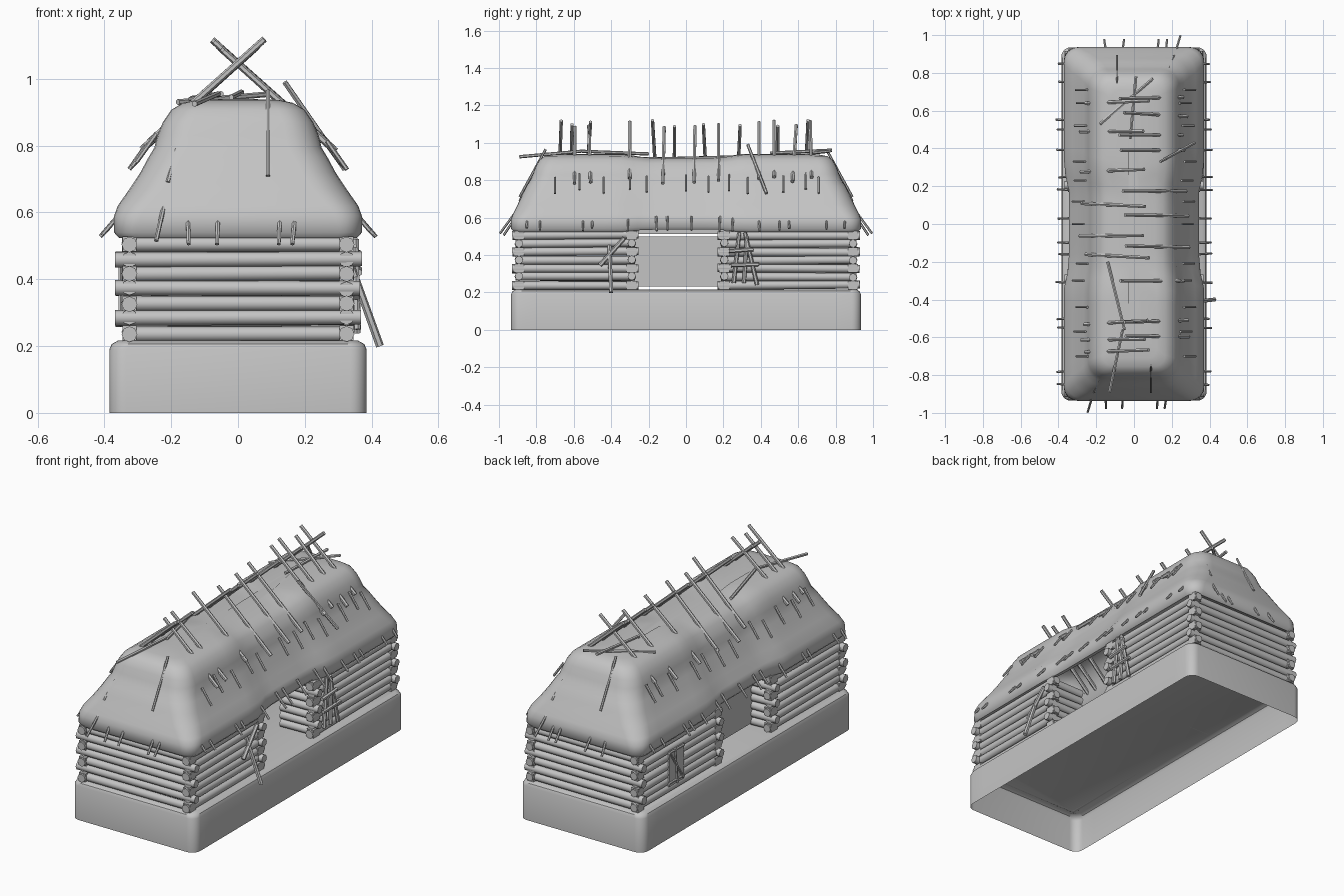
import bpy, bmesh, math, random
from mathutils import Vector

random.seed(4)
cube = bpy.data.objects.get("Cube")
if cube:
    bpy.data.objects.remove(cube, do_unlink=True)

grey = bpy.data.materials.new("plain_grey")
grey.use_nodes = True
grey.diffuse_color = (0.55, 0.55, 0.55, 1)
grey.node_tree.nodes["Principled BSDF"].inputs["Base Color"].default_value = (0.55, 0.55, 0.55, 1)


def finish(name, bm, angle):
    bmesh.ops.recalc_face_normals(bm, faces=bm.faces)
    mesh = bpy.data.meshes.new(name)
    bm.to_mesh(mesh)
    bm.free()
    mesh.materials.append(grey)
    ob = bpy.data.objects.new(name, mesh)
    bpy.context.collection.objects.link(ob)
    bpy.ops.object.select_all(action='DESELECT')
    ob.select_set(True)
    bpy.context.view_layer.objects.active = ob
    bpy.ops.object.shade_smooth_by_angle(angle=math.radians(angle))
    return ob


def poles(name, segments, r, sides=8):
    """One object made of straight poles between pairs of points."""
    bm = bmesh.new()
    for a, b in segments:
        a, b = Vector(a), Vector(b)
        d = b - a
        new = bmesh.ops.create_cone(bm, cap_ends=True, segments=sides, radius1=r,
                                    radius2=r * 0.93, depth=d.length)["verts"]
        m = d.to_track_quat('Z', 'Y').to_matrix().to_4x4()
        m.translation = (a + b) / 2
        bmesh.ops.transform(bm, matrix=m, verts=new)
    return finish(name, bm, 50)


def box(name, lo, hi):
    bm = bmesh.new()
    bmesh.ops.create_cube(bm, size=1)
    for v in bm.verts:
        v.co = [l + (c + 0.5) * (h - l) for c, l, h in zip(v.co, lo, hi)]
    return finish(name, bm, 30)


def outline(hx, hy, r, steps=6, side=20):
    """Rounded rectangle with extra points along the long sides."""
    pts = []
    for k, (sx, sy) in enumerate([(1, 1), (-1, 1), (-1, -1), (1, -1)]):
        for i in range(steps + 1):
            a = math.pi / 2 * (k + i / steps)
            pts.append((sx * (hx - r) + r * math.cos(a), sy * (hy - r) + r * math.sin(a)))
        if k % 2:
            for i in range(1, side):
                pts.append((sx * hx, sy * (hy - r) * (1 - 2 * i / side)))
    return pts


def loft(name, rings, shape, angle):
    bm = bmesh.new()
    loops = []
    for hx, hy, z, r in rings:
        loops.append([bm.verts.new(shape(x, y, z)) for x, y in outline(hx, hy, r)])
    for lo, hi in zip(loops, loops[1:]):
        n = len(lo)
        for i in range(n):
            j = (i + 1) % n
            bm.faces.new((lo[i], lo[j], hi[j], hi[i]))
    bm.faces.new(loops[-1])
    return finish(name, bm, angle)


# Hollow plinth with a floor on top
loft("plinth", [(0.385, 0.935, 0, 0.05), (0.385, 0.935, 0.19, 0.05),
                (0.378, 0.928, 0.206, 0.05), (0.36, 0.91, 0.216, 0.04)],
     lambda x, y, z: (x, y, z), 35)


# Thatched roof, pinched and slightly sunken above the doorway
def thatch(x, y, z):
    t = min(1, max(0, (0.33 - abs(y + 0.02)) / 0.14))
    t = t * t * (3 - 2 * t)
    x *= 1 - 0.07 * t
    z += t * (0.012 if z < 0.6 else -0.018 if z > 0.85 else 0)
    return x, y, z


loft("thatched_roof", [
    (0.315, 0.88, 0.54, 0.05), (0.355, 0.92, 0.523, 0.06), (0.371, 0.936, 0.54, 0.07),
    (0.371, 0.936, 0.59, 0.08), (0.36, 0.925, 0.62, 0.09), (0.325, 0.9, 0.67, 0.1),
    (0.292, 0.877, 0.72, 0.1), (0.268, 0.855, 0.765, 0.1), (0.25, 0.835, 0.795, 0.1),
    (0.242, 0.82, 0.83, 0.1), (0.225, 0.805, 0.87, 0.09), (0.2, 0.785, 0.907, 0.08),
    (0.165, 0.755, 0.928, 0.06), (0.12, 0.71, 0.937, 0.05), (0.03, 0.6, 0.94, 0.02)],
    thatch, 60)

# Log walls: alternating courses overhang at the corners
WX, WY, COURSES, R = 0.325, 0.893, 7, 0.0235
PART = (-0.29, 0.205)
ends, sides, inner = [], [], []


def wobble():
    return random.uniform(-0.004, 0.004)


for c in range(COURSES):
    z = 0.239 + c * 0.0445
    odd = c % 2
    ox = 0.042 if odd else 0.018
    oy = 0.018 if odd else 0.036
    for s in (-1, 1):
        ends.append(((-WX - ox + wobble(), s * WY, z + wobble()),
                     (WX + ox + wobble(), s * WY, z + wobble())))
        for y0, y1 in ((-WY - oy, PART[0] + oy), (PART[1] - oy, WY + oy)):
            sides.append(((s * WX, y0, z + wobble()), (s * WX, y1, z + wobble())))
    for y in PART:
        inner.append(((0.13, y, z), (WX + ox, y, z + wobble())))
        inner.append(((-0.21, y, z), (-WX - ox, y, z + wobble())))
poles("end_wall_logs", ends, R)
poles("side_wall_logs", sides, R)
poles("partition_logs", inner, R)

# Notched blocks at the corners and beside the doorway
bm = bmesh.new()
for c in range(0, COURSES, 2):
    for s in (-1, 1):
        for y in (-WY, *PART, WY):
            vs = bmesh.ops.create_cube(bm, size=1)["verts"]
            for v in vs:
                v.co = (s * WX + v.co.x * 0.042, y + v.co.y * 0.055, 0.239 + c * 0.0445 + v.co.z * 0.045)
finish("corner_blocks", bm, 30)

# Recessed panel behind the doorway, set off from floor and roof
box("recessed_panel", (-0.216, PART[0], 0.232), (-0.206, PART[1], 0.5))
box("lintel", (-0.22, PART[0], 0.512), (-0.2, PART[1], 0.545))

# Small shutter on the right wall
box("shutter", (-0.351, 0.52, 0.26), (-0.343, 0.65, 0.46))
poles("shutter_braces", [((-0.352, 0.525, 0.27), (-0.352, 0.645, 0.45)),
                         ((-0.352, 0.52, 0.45), (-0.352, 0.65, 0.45)),
                         ((-0.352, 0.52, 0.28), (-0.352, 0.65, 0.28)),
                         ((-0.352, 0.58, 0.26), (-0.352, 0.6, 0.46))], 0.007, 6)

# Rails and a leaning prop on the left wall
poles("wall_rails", [((0.357, 0.255, 0.25), (0.352, 0.285, 0.52)),
                     ((0.357, 0.38, 0.24), (0.352, 0.315, 0.52)),
                     ((0.357, 0.31, 0.25), (0.352, 0.325, 0.5)),
                     ((0.362, 0.23, 0.42), (0.362, 0.36, 0.43)),
                     ((0.362, 0.24, 0.345), (0.362, 0.39, 0.35))], 0.011, 6)
poles("leaning_prop", [((0.425, -0.4, 0.2), (0.335, -0.41, 0.45))], 0.012, 6)
poles("prop_brace", [((0.355, -0.46, 0.345), (0.35, -0.33, 0.49))], 0.012, 6)

# Crossed ridge poles, one family lying on each slope
left_y = (-0.6, -0.51, -0.31, -0.12, 0.04, 0.17, 0.38, 0.46, 0.58, 0.66)
right_y = (-0.67, -0.62, -0.52, -0.17, -0.07, 0.1, 0.28, 0.49, 0.65)
crossed = []
for s, ys in ((1, left_y), (-1, right_y)):
    for y in ys:
        k = random.uniform(-0.02, 0.02)
        crossed.append(((s * (0.275 + k), y + wobble() * 3, 0.8 - k),
                        (s * (-0.06 + k), y + wobble() * 3, 1.1 - k)))
poles("crossed_ridge_poles", crossed, 0.0105, 6)
poles("slanting_pole", [((0.32, 0.43, 0.73), (0.14, 0.33, 0.99))], 0.009, 6)

# Loose poles lying along the ridge
poles("loose_ridge_poles", [((-0.14, -0.2, 0.94), (-0.05, -0.56, 0.955)),
                            ((-0.13, -0.89, 0.925), (-0.06, -0.56, 0.955)),
                            ((-0.18, 0.53, 0.93), (0.1, 0.77, 0.955)),
                            ((0.01, 0.78, 0.96), (-0.02, 0.45, 0.945))], 0.009, 6)

# Pegs holding the thatch: eaves, mid slope and hips
pegs = []
eave_y = (-0.85, -0.78, -0.55, -0.5, -0.31, -0.16, -0.1, 0.03, 0.18, 0.25,
          0.39, 0.5, 0.55, 0.75, 0.85)
for s in (-1, 1):
    for y in eave_y:
        k = random.uniform(0, 0.02)
        pegs.append(((s * 0.345, y, 0.605), (s * (0.395 + k), y + wobble(), 0.545 - k)))
    for y in (-0.7, -0.57, -0.44, -0.3, -0.21, 0, 0.12, 0.23, 0.33, 0.52, 0.64, 0.71):
        k = random.uniform(-0.02, 0.01)
        pegs.append(((s * (0.25 - k), y, 0.83 + k), (s * (0.31 - k), y, 0.745 + k)))
for s in (-1, 1):
    for x in (-0.15, -0.06, 0.125, 0.17):
        pegs.append(((x, s * 0.925, 0.58), (x + wobble() * 2, s * 0.975, 0.505)))
    pegs.append(((-s * -0.215, s * 0.895, 0.65), (-s * -0.245, s * 0.995, 0.515)))
    pegs.append(((s * 0.185, s * 0.825, 0.79), (s * 0.21, s * 0.89, 0.69)))
    pegs.append(((-s * 0.09, s * 0.75, 0.965), (-s * 0.09, s * 0.89, 0.71)))
poles("thatch_pegs", pegs, 0.007, 6)
